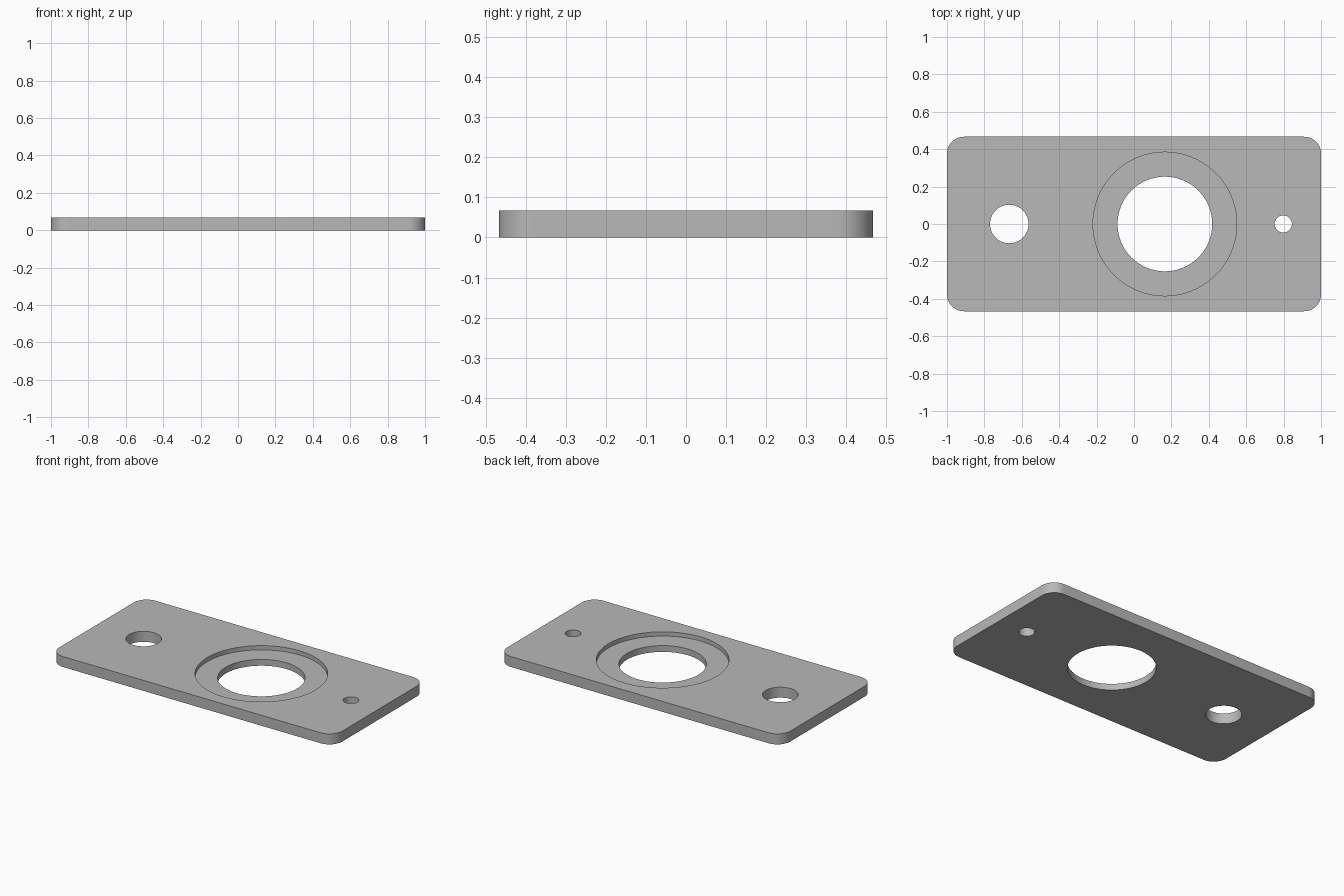
import bpy, bmesh, math

old = bpy.data.objects.get("Cube")
if old:
    bpy.data.objects.remove(old, do_unlink=True)

LENGTH, WIDTH, THICK = 2.0, 0.933, 0.067
CORNER = 0.09
RECESS_FLOOR = 0.04
BORE_X = 0.165

grey = bpy.data.materials.new("plain_grey")
grey.use_nodes = True
colour = (0.48, 0.48, 0.48, 1)
grey.diffuse_color = colour
grey.node_tree.nodes["Principled BSDF"].inputs["Base Color"].default_value = colour


def prism(name, outline, z0, z1):
    """Extrude a closed xy outline from z0 to z1."""
    bm = bmesh.new()
    base = bm.faces.new([bm.verts.new((x, y, z0)) for x, y in outline])
    top = bmesh.ops.extrude_face_region(bm, geom=[base])["geom"]
    verts = [v for v in top if isinstance(v, bmesh.types.BMVert)]
    bmesh.ops.translate(bm, verts=verts, vec=(0, 0, z1 - z0))
    bmesh.ops.recalc_face_normals(bm, faces=bm.faces)
    mesh = bpy.data.meshes.new(name)
    bm.to_mesh(mesh)
    bm.free()
    obj = bpy.data.objects.new(name, mesh)
    bpy.context.collection.objects.link(obj)
    obj.data.materials.append(grey)
    return obj


def arc(cx, cy, radius, start, sweep, steps):
    return [(cx + radius * math.cos(start + sweep * i / steps),
             cy + radius * math.sin(start + sweep * i / steps))
            for i in range(steps + 1)]


# Plate with rounded corners
outline = []
for i, (sx, sy) in enumerate([(1, 1), (-1, 1), (-1, -1), (1, -1)]):
    outline += arc(sx * (LENGTH / 2 - CORNER), sy * (WIDTH / 2 - CORNER),
                   CORNER, i * math.pi / 2, math.pi / 2, 12)
plate = prism("mounting_plate", outline, 0, THICK)

# Main bore, its bearing recess, and the two side holes: x, radius, floor
cuts = {
    "recess_cutter": (BORE_X, 0.384, RECESS_FLOOR),
    "bore_cutter": (BORE_X, 0.253, -0.1),
    "large_hole_cutter": (-0.667, 0.103, -0.1),
    "small_hole_cutter": (0.798, 0.046, -0.1),
}
bpy.context.view_layer.objects.active = plate
for name, (x, radius, floor) in cuts.items():
    circle = arc(x, 0, radius, 0, math.tau, 96)[:-1]
    cutter = prism(name, circle, floor, 0.2)
    cutter.hide_render = True
    mod = plate.modifiers.new(name, "BOOLEAN")
    mod.operation = "DIFFERENCE"
    mod.solver = "EXACT"
    mod.object = cutter
    bpy.ops.object.modifier_apply(modifier=mod.name)
    bpy.data.objects.remove(cutter, do_unlink=True)

# Smooth round walls, crisp rims
bpy.ops.object.select_all(action="DESELECT")
plate.select_set(True)
bpy.ops.object.shade_smooth_by_angle(angle=math.radians(30))
